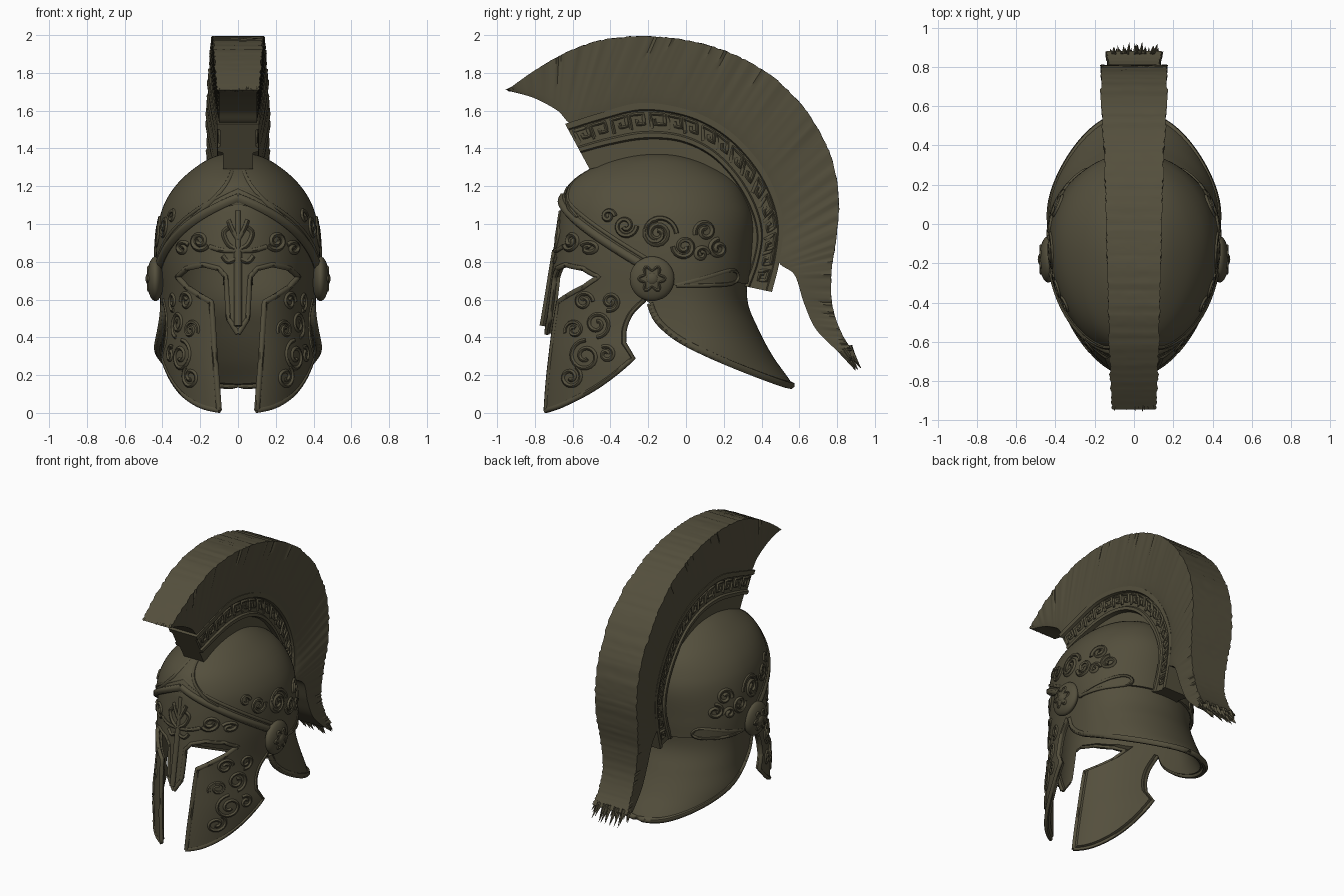
import bpy, bmesh, math, random
from math import sin, cos, pi, sqrt, radians

if "Cube" in bpy.data.objects:
    bpy.data.objects.remove(bpy.data.objects["Cube"])

random.seed(4)
bronze = bpy.data.materials.new("dark_olive_bronze")
bronze.diffuse_color = (0.088, 0.078, 0.046, 1)
bronze.use_nodes = True
bronze.node_tree.nodes["Principled BSDF"].inputs["Base Color"].default_value = bronze.diffuse_color


def finish(ob, angle=35):
    ob.data.materials.clear()
    ob.data.materials.append(bronze)
    bpy.ops.object.select_all(action='DESELECT')
    ob.select_set(True)
    bpy.context.view_layer.objects.active = ob
    bpy.ops.object.shade_smooth_by_angle(angle=radians(angle))
    return ob


def make(name, verts, faces):
    me = bpy.data.meshes.new(name)
    me.from_pydata(verts, [], faces)
    bm = bmesh.new()
    bm.from_mesh(me)
    bmesh.ops.recalc_face_normals(bm, faces=bm.faces)
    bm.to_mesh(me)
    bm.free()
    ob = bpy.data.objects.new(name, me)
    bpy.context.collection.objects.link(ob)
    return ob


def spline(pts, n):
    """Catmull-Rom samples through tuples of any size."""
    out, m = [], len(pts) - 1
    for k in range(n + 1):
        s = k / n * m
        i = min(int(s), m - 1)
        t = s - i
        a, b, c, d = (pts[max(0, min(m, j))] for j in (i - 1, i, i + 1, i + 2))
        out.append(tuple(0.5 * (2 * q + (r - p) * t + (2 * p - 5 * q + 4 * r - u) * t * t
                                + (3 * q - p - 3 * r + u) * t ** 3) for p, q, r, u in zip(a, b, c, d)))
    return out


def dense(pts, n=8):
    out = [tuple(u + (v - u) * k / n for u, v in zip(a, b)) for a, b in zip(pts, pts[1:]) for k in range(n)]
    return out + [pts[-1]]


# Helmet body cross-sections: height, front y, back y, half width, centre y
ROWS = spline([(-.05, -.772, .66, .41, .02), (.14, -.765, .57, .425, .02), (.3, -.752, .46, .437, .02),
               (.45, -.74, .38, .42, .01), (.6, -.722, .325, .412, -.02), (.8, -.70, .335, .42, -.06),
               (1.0, -.675, .345, .405, -.1), (1.12, -.65, .31, .365, -.12), (1.22, -.585, .24, .29, -.14),
               (1.3, -.45, .11, .19, -.15), (1.345, -.3, -.02, .1, -.15), (1.36, -.16, -.14, .01, -.15)], 88)


def ring(z, off):
    for a, b in zip(ROWS, ROWS[1:]):
        if z <= b[0]:
            break
    t = max(0, min(1, (z - a[0]) / (b[0] - a[0])))
    f, k, w, c = (p + (q - p) * t for p, q in zip(a[1:], b[1:]))
    return f - off, k + off, w + off, c


def on_front(x, z, off=0.0):
    f, b, w, c = ring(z, off)
    return (x, c - (c - f) * sqrt(max(0, 1 - (x / w) ** 2)), z)


def on_side(y, z, off=0.0):
    f, b, w, c = ring(z, off)
    length = c - f if y < c else b - c
    return (w * sqrt(max(0, 1 - ((y - c) / length) ** 2)), max(f, min(b, y)), z)


def on_angle(deg, z, off=0.0):
    f, b, w, c = ring(z, off)
    a = radians(deg)
    return (w * sin(a), c - (c - f) * cos(a), z)


def shell(name, off, thick):
    n, verts, faces = 96, [], []
    for z, f, b, w, c in ROWS:
        for j in range(n):
            a = 2 * pi * j / n
            length = (c - f if cos(a) > 0 else b - c) + off
            verts.append(((w + off) * sin(a), c - length * cos(a), z + off * max(0, (z - 1) / .36)))
    for i in range(len(ROWS) - 1):
        for j in range(n):
            k = (j + 1) % n
            faces.append((i * n + j, i * n + k, i * n + n + k, i * n + n + j))
    faces.append(tuple(range((len(ROWS) - 1) * n, len(ROWS) * n)))
    ob = make(name, verts, faces)
    mod = ob.modifiers.new("thickness", 'SOLIDIFY')
    mod.thickness, mod.offset = thick, -1
    return ob


def cut(ob, poly, axis, lo, hi, op):
    place = (lambda u, v, d: (d, u, v)) if axis == 'x' else (lambda u, v, d: (u, d, v))
    n = len(poly)
    verts = [place(u, v, d) for d in (lo, hi) for u, v in poly]
    faces = [tuple(range(n)), tuple(range(2 * n - 1, n - 1, -1))]
    faces += [(i, (i + 1) % n, n + (i + 1) % n, n + i) for i in range(n)]
    cutter = make("cutter", verts, faces)
    cutter.hide_render = True
    mod = ob.modifiers.new("cut", 'BOOLEAN')
    mod.object, mod.operation, mod.solver = cutter, op, 'EXACT'
    bpy.context.view_layer.objects.active = ob
    for m in list(ob.modifiers):
        bpy.ops.object.modifier_apply(modifier=m.name)
    bpy.data.objects.remove(cutter)


def tube(name, paths, r, mirror=True):
    cu = bpy.data.curves.new(name, 'CURVE')
    cu.dimensions, cu.bevel_depth, cu.bevel_resolution, cu.use_fill_caps = '3D', r, 1, True
    for path in paths:
        for s in ((1, -1) if mirror else (1,)):
            sp = cu.splines.new('POLY')
            sp.points.add(len(path) - 1)
            for p, co in zip(sp.points, path):
                p.co = (co[0] * s, co[1], co[2], 1)
    ob = bpy.data.objects.new(name, cu)
    bpy.context.collection.objects.link(ob)
    bpy.ops.object.select_all(action='DESELECT')
    ob.select_set(True)
    bpy.context.view_layer.objects.active = ob
    bpy.ops.object.convert(target='MESH')
    return finish(bpy.context.object, 60)


def scroll(u, v, r, start, turns):
    n = 28
    return [(u + r * (1 - .8 * k / n) * cos(radians(start) + 2 * pi * turns * k / n),
             v + r * (1 - .8 * k / n) * sin(radians(start) + 2 * pi * turns * k / n)) for k in range(n + 1)]


# Face opening (x, z), cheek and neck edges (y, z), brow line (angle, z)
FRONT = [(.1, .012), (.122, .3), (.14, .585), (.2, .62), (.27, .665), (.32, .72), (.27, .765),
         (.18, .785), (.1, .765), (.062, .72), (.05, .5), (0, .42)]
CHEEK = spline([(-.742, .012), (-.66, .04), (-.52, .11), (-.4, .19), (-.28, .29)], 16) + \
    spline([(-.33, .37), (-.325, .45), (-.29, .53), (-.22, .6)], 12)
NECK = spline([(-.19, .58), (-.15, .49), (-.05, .4), (.1, .32), (.3, .235), (.5, .16), (.568, .145)], 30)
BROW = [(a, 1.14 - .0024 * a - .000032 * a * a) for a in range(0, 81, 4)]

# Face, cheeks and neck guard in one shell
body = shell("face_cheek_and_neck_shell", 0, .035)
cut(body, [(-.95, .0)] + CHEEK + NECK + [(.75, .14), (.75, 1.6), (-.95, 1.6)], 'x', -1, 1, 'INTERSECT')
right = [(.098, -.1)] + FRONT
cut(body, right + [(-x, z) for x, z in right[-2::-1]], 'y', -1.2, -.28, 'DIFFERENCE')
finish(body)

# Raised skull cap above the brow line
cap = shell("skull_cap", .016, .03)
brow_side = [on_angle(a, z, .016)[1:] for a, z in BROW]
cut(cap, [(-1, 1.14)] + brow_side + [(-.05, .67), (.2, .69), (.7, .67), (.7, 1.7), (-1, 1.7)],
    'x', -1, 1, 'INTERSECT')
finish(cap)

# Rims
tube("brow_band", [[on_angle(a, z, .009) for a, z in BROW]], .025)
tube("brow_band_upper_bead", [[on_angle(a, z + .05, .012) for a, z in BROW]], .012)
tube("face_opening_rim", [[on_front(x, z, -.006) for x, z in dense(FRONT)]], .015)
tube("cheek_rim", [[on_side(y, z, -.006) for y, z in CHEEK]], .014)
tube("neck_guard_rim", [[on_side(y, z, -.008) for y, z in dense(NECK, 4)]], .02)
tube("nose_ridge", [[on_front(0, z, .05 * (.84 - z)) for z in (.86, .75, .65, .55, .46)]], .02, False)
tube("front_keel", [[on_front(x, z, .012) for x, z in spline(
    [(.03, 1.31), (.035, 1.26), (.075, 1.19), (.16, 1.1), (.24, 1.03)], 20)]], .016)
tube("side_slot_rim", [[on_side(y, z, .014) for y, z in spline(
    [(-.05, .675), (.1, .715), (.24, .755), (.275, .72), (.24, .685), (.1, .675), (-.05, .675)], 30)]], .011)

# Relief scrollwork
leaf = [[(0, .8), (0, 1.07)], [(0, .86), (.05, .89), (.075, .95), (.05, .98)], [(0, .92), (.03, .97), (.05, 1.02)],
        [(0, .82), (.05, .8), (.08, .83)], [(.0, .86), (.08, .86), (.15, .88)]]
tube("forehead_relief", [[on_front(x, z, -.003) for x, z in spline(p, 12)] for p in leaf] +
     [[on_front(x, z, -.003) for x, z in scroll(*s)] for s in ((.2, .91, .05, 210, 1.5), (.29, .87, .035, 150, -1.3))],
     .014)
tube("cheek_relief", [[on_side(y, z, -.003) for y, z in scroll(*s)] for s in
     ((-.53, .3, .085, 90, 1.6), (-.61, .19, .06, 60, -1.5), (-.47, .47, .07, 270, 1.5),
      (-.59, .44, .05, 200, -1.4), (-.42, .31, .045, 120, -1.3), (-.4, .59, .05, 250, 1.4), (-.54, .59, .05, 0, 1.4))],
     .012)
tube("skull_relief", [[on_side(y, z, .013) for y, z in scroll(*s)] for s in
     ((-.15, .95, .1, 0, 1.0), (-.15, .95, .075, 90, 2), (-.32, .99, .06, 0, -1.4), (-.01, .88, .06, 180, 1.5),
      (.1, .96, .055, 200, -1.4), (.17, .87, .05, 90, 1.4), (.08, .84, .04, 0, 1.3), (-.41, 1.04, .035, 0, 1.2))],
     .014)

# Cheek hinge bosses
for s, side in ((1, "right"), (-1, "left")):
    for part, x, rx, r in (("boss", .437, .045, .118), ("boss_knob", .468, .022, .035)):
        bpy.ops.mesh.primitive_uv_sphere_add(segments=40, ring_count=20, location=(s * x, -.18, .71))
        ob = bpy.context.object
        ob.name, ob.scale = f"{side}_{part}", (rx, r, r)
        finish(ob, 60)
circle = [2 * pi * k / 60 for k in range(61)]
tube("boss_rim", [[(.44, -.18 + .1 * cos(t), .71 + .1 * sin(t)) for t in circle]], .016)
tube("boss_rosette", [[(.473, -.18 + (.055 + .015 * cos(6 * t)) * cos(t), .71 + (.055 + .015 * cos(6 * t)) * sin(t))
                       for t in circle]], .008)

# Crest holder: inner y,z and outer y,z along the arc
HOLD = spline([(-.51, 1.29, -.64, 1.53), (-.38, 1.32, -.45, 1.59), (-.2, 1.34, -.25, 1.64), (-.02, 1.33, -.05, 1.62),
               (.13, 1.25, .13, 1.555), (.23, 1.12, .29, 1.44), (.29, .98, .43, 1.26), (.3, .88, .51, 1.04),
               (.27, .78, .5, .83), (.22, .69, .455, .64)], 96)
PROF = [(0, .08), (.36, .08), (.39, .108), (.47, .108), (.5, .095), (.86, .095), (.885, .112), (1, .112)]


def loft(name, loops, angle):
    n, m = len(loops[0]), len(loops)
    faces = [(i * n + j, i * n + (j + 1) % n, i * n + n + (j + 1) % n, i * n + n + j)
             for i in range(m - 1) for j in range(n)]
    faces += [tuple(range(n)), tuple(range((m - 1) * n, m * n))]
    return finish(make(name, [v for lp in loops for v in lp], faces), angle)


section = [(r, w) for r, w in PROF] + [(r, -w) for r, w in reversed(PROF)]
loft("crest_holder", [[(w, a + (c - a) * r, b + (d - b) * r) for r, w in section] for a, b, c, d in HOLD], 35)

# Meander key pattern on the holder
keys, cells = [], 17
for k in range(cells):
    path = []
    for u, v in dense([(0, 0), (0, 1), (.72, 1), (.72, .3), (.34, .3), (.34, .65)], 3):
        a, b, c, d = HOLD[min(95, round(2 + (k + u) * 92 / cells))]
        r = .55 + .26 * v
        path.append((.095, a + (c - a) * r, b + (d - b) * r))
    keys.append(path)
tube("meander_pattern", keys, .01)

# Plume: outer y,z, inner y,z, outer and inner half width
PLUME = spline([(-.945, 1.71, -.92, 1.7, .11, .1), (-.82, 1.8, -.8, 1.665, .12, .1), (-.66, 1.895, -.68, 1.6, .125, .1),
                (-.48, 1.965, -.6, 1.53, .13, .1), (-.28, 1.993, -.45, 1.57, .135, .1), (-.08, 1.985, -.25, 1.61, .14, .1),
                (.12, 1.945, -.05, 1.59, .145, .1), (.32, 1.865, .12, 1.53, .15, .1), (.5, 1.745, .27, 1.42, .16, .1),
                (.66, 1.565, .39, 1.27, .168, .1), (.77, 1.35, .47, 1.1, .168, .1), (.81, 1.12, .49, .93, .168, .1),
                (.795, .92, .49, .8, .165, .11), (.77, .74, .575, .73, .15, .13), (.775, .57, .625, .58, .13, .125),
                (.82, .43, .69, .44, .13, .125), (.88, .33, .81, .32, .14, .135)], 200)
loops = []
side_r = [k / 10 for k in range(11)]
for i, (yo, zo, yi, zi, wo, wi) in enumerate(PLUME):
    groove, top = random.uniform(-.005, .005), random.uniform(-.007, .006)
    cols = [(r, 1) for r in side_r] + [(1, 1 - k / 5) for k in range(1, 10)]
    cols += [(r, -1) for r in reversed(side_r)] + [(0, -1 + k / 3) for k in range(1, 6)]
    lp = []
    for r, x in cols:
        w = wi + (wo - wi) * r ** .7 + groove * r
        q = r * (1 + top + random.uniform(-.003, .003))
        lp.append((x * w, yi + (yo - yi) * q, min(2.0, zi + (zo - zi) * q)))
    loops.append(lp)
loft("plume", loops, 40)


# Ragged hair tips at both plume ends
def tips(name, corners, direction, count, radius, lo, hi):
    (y0, z0, y1, z1, w), verts, faces = corners, [], []
    for k in range(count):
        t, x = random.random(), (2 * ((k + .5) / count) - 1) * w
        y, z, ln = y0 + (y1 - y0) * t, z0 + (z1 - z0) * t, random.uniform(lo, hi)
        n = len(verts)
        verts += [(x - radius, y, z), (x, y - radius, z - radius), (x + radius, y, z), (x, y + radius, z + radius),
                  (x * 1.1 + random.uniform(-.012, .012), y + direction[0] * ln, z + direction[1] * ln)]
        faces += [(n + j, n + (j + 1) % 4, n + 4) for j in range(4)] + [(n + 3, n + 2, n + 1, n)]
    finish(make(name, verts, faces), 20)


tips("plume_tail_tips", (.865, .345, .82, .34, .13), (.55, -.83), 40, .016, .06, .145)
tips("plume_front_tips", (-.925, 1.722, -.91, 1.712, .1), (-.85, -.3), 24, .01, .02, .04)
